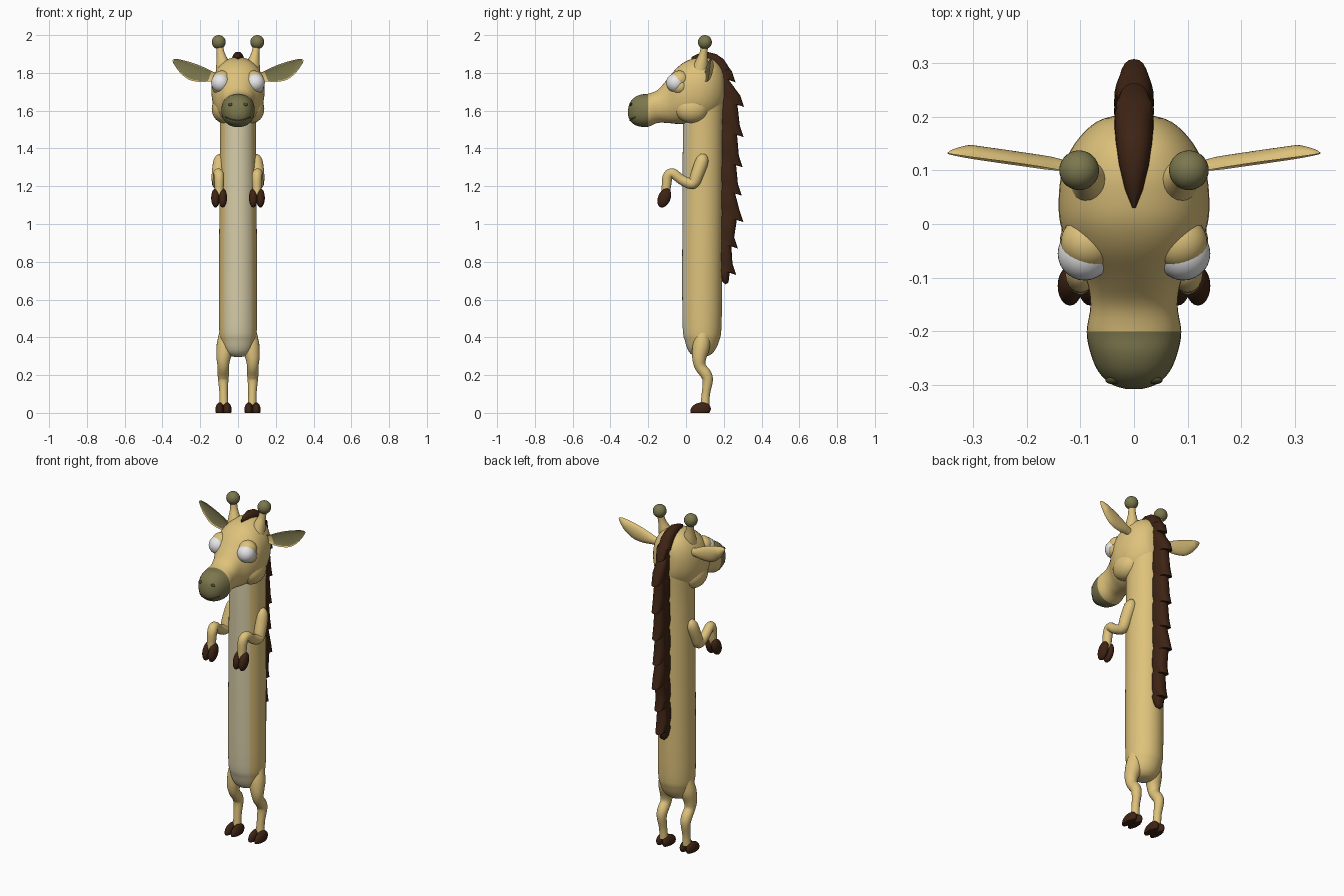
import bpy, bmesh, math
from mathutils import Vector, Matrix
from mathutils.bvhtree import BVHTree

if "Cube" in bpy.data.objects:
    bpy.data.objects.remove(bpy.data.objects["Cube"])

X, Y, Z = Vector((1, 0, 0)), Vector((0, 1, 0)), Vector((0, 0, 1))


def material(name, r, g, b):
    m = bpy.data.materials.new(name)
    m.diffuse_color = (r, g, b, 1)
    m.use_nodes = True
    m.node_tree.nodes["Principled BSDF"].inputs["Base Color"].default_value = m.diffuse_color
    return m


TAN = material("tan hide", 0.73, 0.54, 0.20)
CREAM = material("cream belly", 0.68, 0.61, 0.39)
OLIVE = material("olive muzzle", 0.20, 0.185, 0.075)
BROWN = material("dark brown", 0.048, 0.017, 0.007)
WHITE = material("eye white", 0.80, 0.80, 0.80)
SHADE = material("dark olive", 0.075, 0.07, 0.03)


def finish(name, bm, mats, sharp=60):
    bmesh.ops.recalc_face_normals(bm, faces=bm.faces)
    me = bpy.data.meshes.new(name)
    bm.to_mesh(me)
    bm.free()
    for m in mats:
        me.materials.append(m)
    for p in me.polygons:
        p.use_smooth = True
    me.set_sharp_from_angle(angle=math.radians(sharp))
    ob = bpy.data.objects.new(name, me)
    bpy.context.collection.objects.link(ob)
    return ob


def smooth(st, n=4):
    """Catmull-Rom interpolation of station tuples."""
    out = []
    for i in range(len(st) - 1):
        a, b, c, d = st[max(i - 1, 0)], st[i], st[i + 1], st[min(i + 2, len(st) - 1)]
        for j in range(n):
            t = j / n
            out.append(tuple(0.5 * (2 * q + (r - p) * t + (2 * p - 5 * q + 4 * r - s) * t * t
                                    + (3 * q - p - 3 * r + s) * t ** 3)
                             for p, q, r, s in zip(a, b, c, d)))
    return out + [st[-1]]


def loft(name, rings, mats, rule=None, n=32, power=1.0, cup=None, sharp=60):
    """Skin rings of (centre, u, v); rule(ring, segment) picks the material."""
    bm = bmesh.new()
    rows = []
    for c, u, v in rings:
        row = []
        for k in range(n):
            a = 2 * math.pi * k / n
            cs, sn = math.cos(a), math.sin(a)
            cs = math.copysign(abs(cs) ** power, cs)
            sn = math.copysign(abs(sn) ** power, sn)
            if cup is not None and sn < 0:
                sn *= cup
            row.append(bm.verts.new(c + u * cs + v * sn))
        rows.append(row)
    for i in range(len(rows) - 1):
        for k in range(n):
            q = (k + 1) % n
            f = bm.faces.new((rows[i][k], rows[i][q], rows[i + 1][q], rows[i + 1][k]))
            f.material_index = rule(i, k) if rule else 0
    for i, row in ((0, rows[0]), (len(rows) - 1, rows[-1])):
        bm.faces.new(row).material_index = rule(i, -1) if rule else 0
    return finish(name, bm, mats, sharp)


def tube(name, stations, mat, n=20, steps=5):
    st = smooth(stations, steps)
    P = [Vector(s[:3]) for s in st]
    rings = []
    for i, s in enumerate(st):
        t = (P[min(i + 1, len(P) - 1)] - P[max(i - 1, 0)]).normalized()
        v = t.cross(X).normalized()
        rings.append((P[i], v.cross(t) * s[3], v * s[3]))
    return loft(name, rings, [mat], n=n)


def blob(name, loc, scale, mat, tilt=0.0, floor=None):
    bm = bmesh.new()
    bmesh.ops.create_uvsphere(bm, u_segments=28, v_segments=18, radius=1)
    bm.transform(Matrix.Translation(loc) @ Matrix.Rotation(tilt, 4, 'X') @ Matrix.Diagonal((*scale, 1)))
    if floor is not None:
        for v in bm.verts:
            v.co.z = max(v.co.z, floor)
    return finish(name, bm, [mat])


# Long body and neck: z, centre y, half width, half depth
body = smooth([(0.297, 0.08, 0.02, 0.02), (0.305, 0.08, 0.05, 0.045), (0.33, 0.082, 0.075, 0.07),
               (0.38, 0.085, 0.092, 0.09), (0.46, 0.085, 0.1, 0.103), (0.8, 0.086, 0.1, 0.106),
               (1.2, 0.088, 0.098, 0.106), (1.5, 0.09, 0.096, 0.106), (1.68, 0.097, 0.1, 0.106),
               (1.78, 0.1, 0.09, 0.1), (1.84, 0.1, 0.06, 0.07)])
loft("body", [(Vector((0, y, z)), X * hx, Y * hy) for z, y, hx, hy in body], [TAN, CREAM],
     lambda i, k: int(30 <= k < 42 or (i < 7 and (k < 0 or 27 <= k < 45))) if i < 34 else 0, n=48)

# Head: y, bottom z, top z, half width
head = smooth([(-0.307, 1.575, 1.605, 0.015), (-0.298, 1.55, 1.64, 0.042), (-0.275, 1.527, 1.668, 0.066),
               (-0.24, 1.515, 1.685, 0.081), (-0.2, 1.515, 1.69, 0.088), (-0.15, 1.535, 1.71, 0.081),
               (-0.1, 1.535, 1.765, 0.09), (-0.05, 1.53, 1.825, 0.118), (0.0, 1.53, 1.862, 0.137),
               (0.05, 1.53, 1.878, 0.14), (0.1, 1.54, 1.883, 0.133), (0.15, 1.57, 1.87, 0.11),
               (0.19, 1.62, 1.825, 0.07), (0.205, 1.68, 1.77, 0.02)])
head_ob = loft("head", [(Vector((0, y, (a + b) / 2)), X * w, Z * (b - a) / 2) for y, a, b, w in head],
               [TAN, OLIVE], lambda i, k: int(i < 16), n=40, power=0.9)

# Mouth line and nostrils laid on the muzzle surface
me = head_ob.data
tree = BVHTree.FromPolygons([v.co for v in me.vertices], [p.vertices for p in me.polygons])


def on_muzzle(x, z):
    return tree.ray_cast(Vector((x, -1, z)), Y)[0]


line = []
for j in range(13):
    x = -0.066 + 0.011 * j
    hit = on_muzzle(x, 1.548 + 4 * x * x)
    if hit:
        line.append(hit)
bm = bmesh.new()
pairs = [(bm.verts.new(p + Vector((0, -0.003, 0.003))), bm.verts.new(p + Vector((0, -0.003, -0.003))))
         for p in line]
for a, b in zip(pairs, pairs[1:]):
    bm.faces.new((a[0], b[0], b[1], a[1]))
mouth = finish("mouth_line", bm, [SHADE])
mouth.modifiers.new("thickness", 'SOLIDIFY').thickness = 0.004

# Mane of stepped tufts: inner y z, outer y z, half width
mane = [(0.03, 1.86, 0.03, 1.885, 0.003), (0.07, 1.85, 0.06, 1.9, 0.017), (0.11, 1.84, 0.11, 1.912, 0.028),
        (0.14, 1.82, 0.16, 1.9, 0.034), (0.15, 1.8, 0.2, 1.872, 0.036), (0.165, 1.78, 0.23, 1.825, 0.036)]
for zt, yt in ((1.75, 0.262), (1.62, 0.307), (1.46, 0.305), (1.30, 0.3), (1.15, 0.295),
               (1.01, 0.304), (0.87, 0.275), (0.73, 0.266)):
    mane += [(0.17, zt + 0.085, yt - 0.02, zt + 0.06, 0.037), (0.17, zt + 0.05, yt, zt, 0.03),
             (0.17, zt + 0.03, yt - 0.035, zt + 0.012, 0.034)]
mane += [(0.18, 0.72, 0.225, 0.69, 0.025), (0.185, 0.70, 0.21, 0.68, 0.01)]
rings = []
for yi, zi, yo, zo, w in mane:
    a, b = Vector((0, yi, zi)), Vector((0, yo, zo))
    rings.append(((a + b) / 2, X * w, (b - a) / 2))
loft("mane", rings, [BROWN], n=24, power=0.85, sharp=50)

for s, side in ((-1, "left"), (1, "right")):
    # Eyes with upper and lower lids
    eye = Vector((s * 0.092, -0.055, 1.747))
    blob(side + "_eye", eye, (0.05,) * 3, WHITE)
    blob(side + "_upper_lid", eye + Vector((-s * 0.008, 0.022, 0.018)), (0.052, 0.05, 0.047), TAN)
    blob(side + "_lower_lid", eye + Vector((-s * 0.004, 0.024, -0.02)), (0.05, 0.047, 0.045), TAN)
    # Full cheek and nostril
    blob(side + "_cheek", Vector((s * 0.075, 0.03, 1.61)), (0.064, 0.09, 0.075), TAN)
    blob(side + "_nostril", on_muzzle(s * 0.04, 1.633), (0.013, 0.006, 0.009), SHADE, tilt=-0.5)

    # Cupped ear with olive inside: x, y, z, half width
    ear = smooth([(0.09, 0.1, 1.775, 0.018), (0.14, 0.1, 1.78, 0.027), (0.19, 0.107, 1.79, 0.04),
                  (0.245, 0.115, 1.807, 0.045), (0.295, 0.122, 1.833, 0.034),
                  (0.332, 0.128, 1.859, 0.016), (0.346, 0.131, 1.867, 0.003)], 5)
    loft(side + "_ear", [(Vector((s * x, y, z)), Vector((-s * 0.35, 0, 0.94)) * w, Y * min(0.024, w * 0.8))
                         for x, y, z, w in ear], [TAN, OLIVE],
         lambda i, k: int(14 <= k <= 21 and 6 <= i < 27), n=24, cup=-0.35)

    # Horn and its ball
    tube(side + "_horn", [(s * 0.075, 0.075, 1.82, 0.042), (s * 0.084, 0.085, 1.865, 0.031),
                          (s * 0.092, 0.093, 1.905, 0.021), (s * 0.1, 0.1, 1.955, 0.018)], TAN)
    blob(side + "_horn_ball", Vector((s * 0.102, 0.1, 1.963)), (0.037,) * 3, OLIVE)

    # Bent arm and split hoof
    tube(side + "_arm", [(s * 0.085, 0.09, 1.365, 0.018), (s * 0.095, 0.085, 1.335, 0.034),
                         (s * 0.105, 0.06, 1.265, 0.034), (s * 0.108, 0.035, 1.215, 0.03),
                         (s * 0.108, -0.02, 1.232, 0.026), (s * 0.105, -0.07, 1.268, 0.026),
                         (s * 0.1, -0.097, 1.25, 0.027), (s * 0.1, -0.105, 1.19, 0.024),
                         (s * 0.1, -0.112, 1.15, 0.02)], TAN)
    # Bent leg and split hoof
    tube(side + "_leg", [(s * 0.06, 0.09, 0.42, 0.04), (s * 0.068, 0.08, 0.35, 0.046),
                         (s * 0.077, 0.07, 0.29, 0.037), (s * 0.078, 0.076, 0.245, 0.03),
                         (s * 0.078, 0.105, 0.205, 0.03), (s * 0.078, 0.115, 0.17, 0.027),
                         (s * 0.076, 0.105, 0.1, 0.022), (s * 0.075, 0.1, 0.04, 0.024)], TAN)
    for t, toe in ((-1, "inner"), (1, "outer")):
        blob(f"{side}_arm_hoof_{toe}", Vector((s * (0.1 + t * 0.019), -0.115, 1.138)),
             (0.023, 0.033, 0.053), BROWN, tilt=-0.4)
        blob(f"{side}_leg_hoof_{toe}", Vector((s * (0.077 + t * 0.02), 0.077, 0.016)),
             (0.023, 0.055, 0.038), BROWN, tilt=0.2, floor=0)
